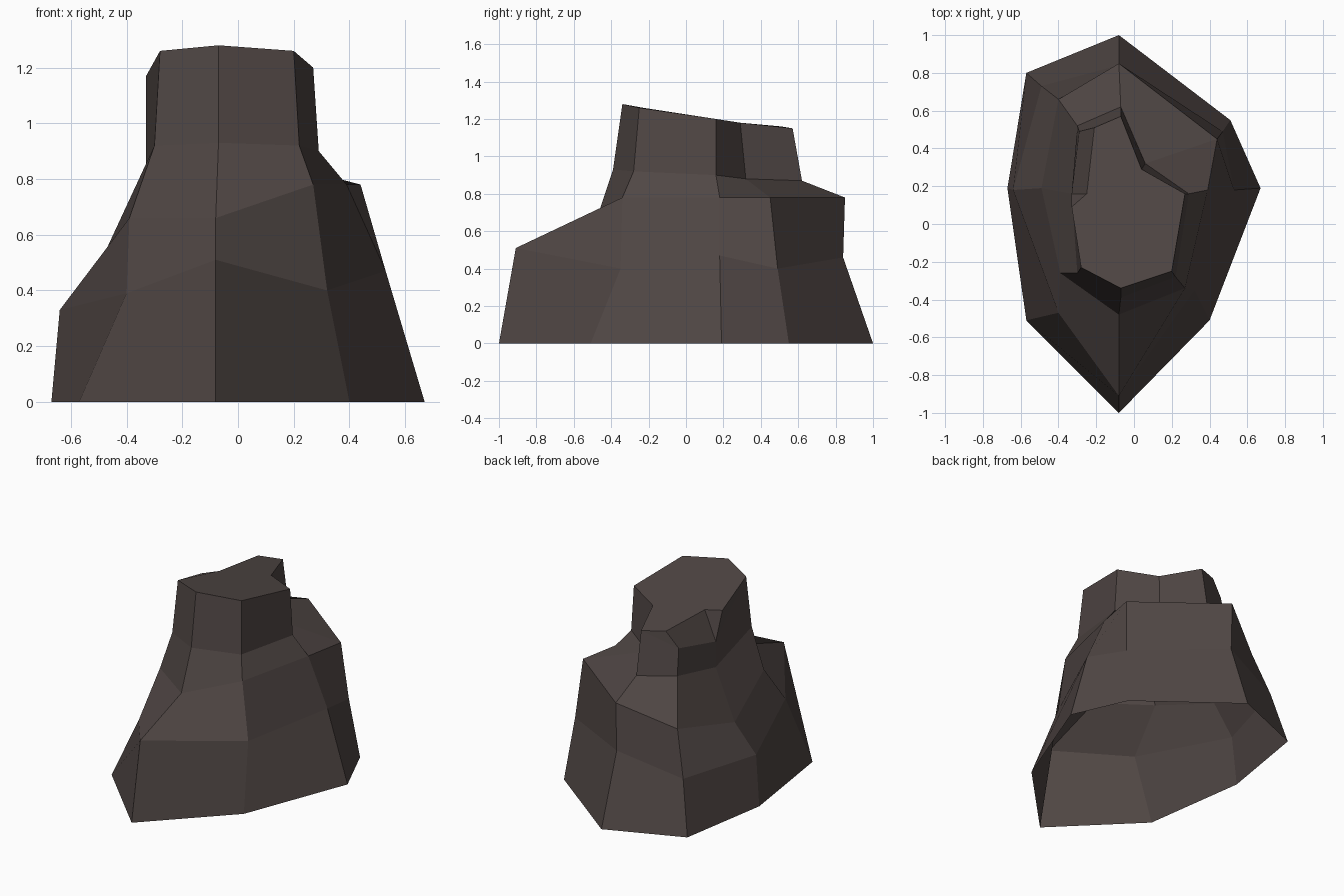
import bpy
import bmesh

default_cube = bpy.data.objects.get("Cube")
if default_cube:
    bpy.data.objects.remove(default_cube, do_unlink=True)

# Single stone colour
stone = bpy.data.materials.new("dark_brown_stone")
stone.use_nodes = True
colour = (.08, .062, .058, 1)
stone.diffuse_color = colour
stone.node_tree.nodes["Principled BSDF"].inputs["Base Color"].default_value = colour

# Ridge profiles, each rising from the ground through waist, shoulder and neck to the rim
ridges = {
    "front": [(-.08, -1, 0), (-.08, -.91, .51), (-.08, -.48, .66), (-.07, -.39, .93), (-.07, -.34, 1.28)],
    "front_left": [(.4, -.51, 0), (.32, -.35, .4), (.27, -.34, .78), (.22, -.28, .92), (.2, -.25, 1.26)],
    "left": [(.67, .19, 0), (.53, .18, .47), (.39, .18, .78), (.29, .16, .9), (.27, .16, 1.2)],
    "back_left": [(.51, .55, 0), (.47, .49, .4), (.44, .45, .78), (.06, .32, .88), (.04, .29, 1.18)],
    "back": [(-.08, 1, 0), (-.08, .84, .46), (-.08, .85, .78), (-.07, .62, .87), (-.07, .57, 1.15)],
    "back_right": [(-.57, .8, 0), (-.49, .73, .34), (-.4, .66, .62), (-.3, .52, .89), (-.29, .49, 1.06)],
    "right": [(-.67, .19, 0), (-.64, .18, .33), (-.49, .19, .51), (-.33, .16, .82), (-.33, .16, .99)],
    "front_right": [(-.57, -.51, 0), (-.4, -.47, .39), (-.39, -.26, .66), (-.3, -.26, .92), (-.28, -.23, 1.26)],
}

bm = bmesh.new()
columns = {name: [bm.verts.new(point) for point in path] for name, path in ridges.items()}


def skin_between(first, second):
    """Fill the strip of facets joining two neighbouring ridges."""
    for level in range(len(first) - 1):
        bm.faces.new((first[level], second[level], second[level + 1], first[level + 1]))


# Rock walls and stepped ledge, open underneath
names = list(columns)
for index, name in enumerate(names):
    skin_between(columns[name], columns[names[(index + 1) % len(names)]])

# Chipped rim on the right-hand side of the summit
rim = {name: column[-1] for name, column in columns.items()}
chip_back = bm.verts.new((-.21, .51, 1.16))
chip_inner = bm.verts.new((-.25, .16, 1.18))
chip_front = bm.verts.new((-.33, .09, 1.17))
bm.faces.new((rim["back"], rim["back_right"], chip_back))
bm.faces.new((rim["back_right"], rim["right"], chip_inner, chip_back))
bm.faces.new((rim["right"], chip_front, chip_inner))
bm.faces.new((rim["right"], rim["front_right"], chip_front))

# Sloping summit
bm.faces.new([rim[name] for name in names[:5]]
             + [chip_back, chip_inner, chip_front, rim["front_right"]])

bmesh.ops.recalc_face_normals(bm, faces=bm.faces[:])
mesh = bpy.data.meshes.new("rock")
bm.to_mesh(mesh)
bm.free()
mesh.materials.append(stone)
rock = bpy.data.objects.new("rock", mesh)
bpy.context.collection.objects.link(rock)
